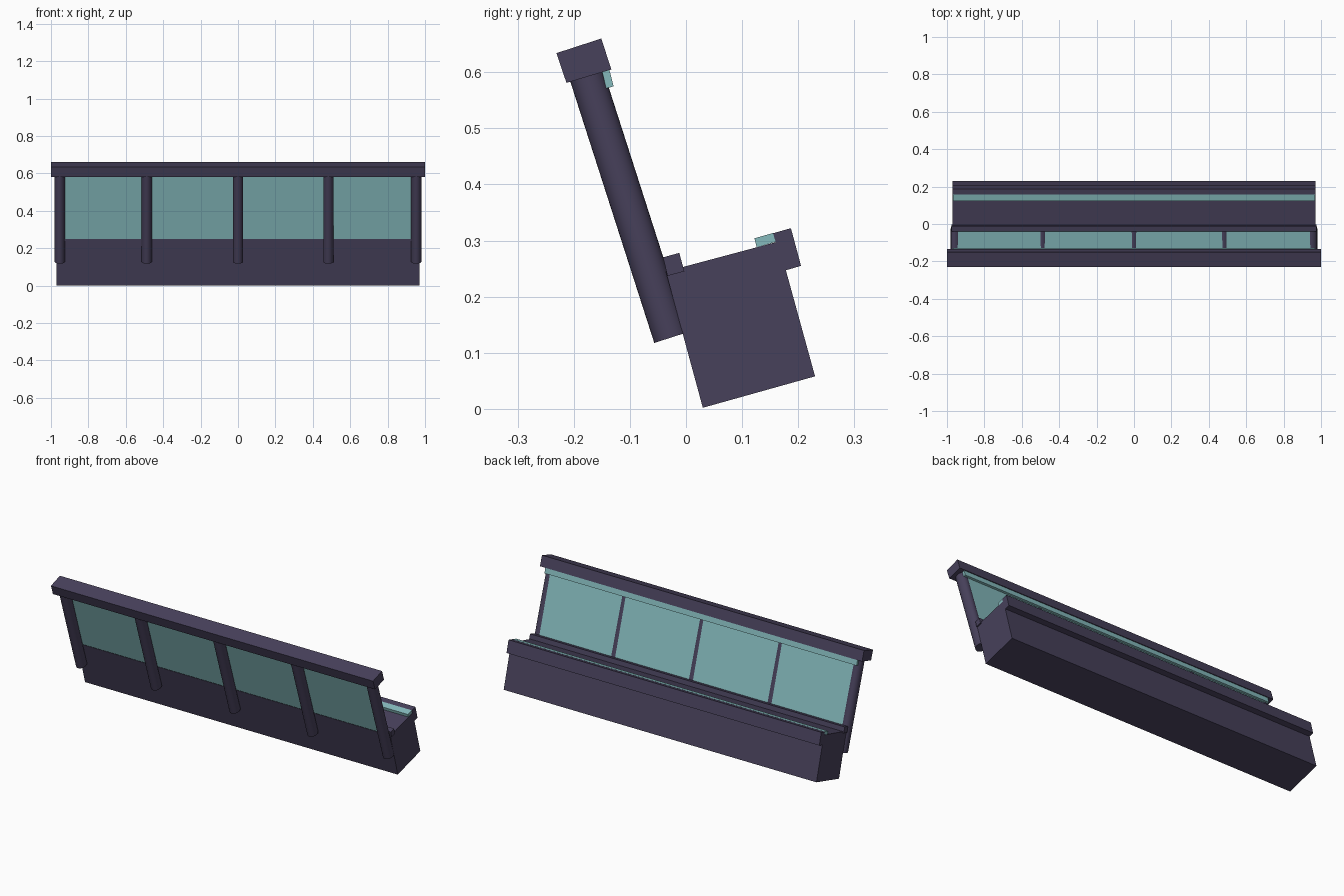
import bpy, bmesh, math
from mathutils import Vector

default = bpy.data.objects.get("Cube")
if default:
    bpy.data.objects.remove(default, do_unlink=True)


def make_material(name, color):
    mat = bpy.data.materials.new(name)
    mat.use_nodes = True
    mat.diffuse_color = color
    bsdf = mat.node_tree.nodes["Principled BSDF"]
    bsdf.inputs["Base Color"].default_value = color
    return mat


DARK = make_material("dark purple frame", (0.063, 0.052, 0.104, 1))
TEAL = make_material("teal glass", (0.235, 0.49, 0.505, 1))


def finish(name, bm, mat):
    bmesh.ops.recalc_face_normals(bm, faces=bm.faces)
    mesh = bpy.data.meshes.new(name)
    bm.to_mesh(mesh)
    bm.free()
    mesh.materials.append(mat)
    obj = bpy.data.objects.new(name, mesh)
    bpy.context.collection.objects.link(obj)
    return obj


def extrude_profile(name, points, half_length, mat):
    """Run a side (y, z) profile along x."""
    bm = bmesh.new()
    face = bm.faces.new([bm.verts.new((-half_length, y, z)) for y, z in points])
    grown = bmesh.ops.extrude_face_region(bm, geom=[face])
    moved = [v for v in grown["geom"] if isinstance(v, bmesh.types.BMVert)]
    bmesh.ops.translate(bm, verts=moved, vec=(2 * half_length, 0, 0))
    return finish(name, bm, mat)


# Tilted base with an overhanging lip at the back
extrude_profile("base", [(0.03, 0.002), (0.23, 0.058), (0.178, 0.247),
                         (0.205, 0.255), (0.187, 0.322), (0.155, 0.313),
                         (0.16, 0.297), (-0.005, 0.253), (-0.036, 0.245)],
                0.971, DARK)

# Raised rib under the glass
extrude_profile("glass_rib", [(-0.041, 0.27), (-0.012, 0.278),
                              (-0.003, 0.245), (-0.033, 0.237)], 0.977, DARK)

# Light strips on the base lip and under the rail
extrude_profile("base_strip", [(0.122, 0.304), (0.157, 0.314),
                               (0.161, 0.298), (0.126, 0.288)], 0.969, TEAL)
extrude_profile("rail_strip", [(-0.15, 0.602), (-0.137, 0.606),
                               (-0.129, 0.575), (-0.142, 0.571)], 0.969, TEAL)

# Top rail
extrude_profile("top_rail", [(-0.231, 0.634), (-0.151, 0.66),
                             (-0.133, 0.605), (-0.213, 0.581)], 1.0, DARK)

# Leaning glass sheet
extrude_profile("glass", [(-0.042, 0.25), (-0.038, 0.251),
                          (-0.147, 0.595), (-0.151, 0.594)], 0.955, TEAL)

# Leaning round posts
bottom = Vector((0, -0.027, 0.127))
top = Vector((0, -0.178, 0.597))
axis = top - bottom
lean = axis.to_track_quat("Z", "Y").to_matrix().to_4x4()
for i, x in enumerate((-0.953, -0.488, 0, 0.483, 0.953)):
    bm = bmesh.new()
    bmesh.ops.create_cone(bm, cap_ends=True, segments=32, radius1=1, radius2=1,
                          depth=axis.length)
    bmesh.ops.scale(bm, verts=bm.verts, vec=(0.027, 0.031, 1))
    bmesh.ops.transform(bm, verts=bm.verts, matrix=lean)
    centre = (bottom + top) / 2
    bmesh.ops.translate(bm, verts=bm.verts, vec=(x, centre.y, centre.z))
    post = finish(f"post_{i + 1}", bm, DARK)
    bpy.ops.object.select_all(action="DESELECT")
    post.select_set(True)
    bpy.context.view_layer.objects.active = post
    bpy.ops.object.shade_smooth_by_angle(angle=math.radians(40))
